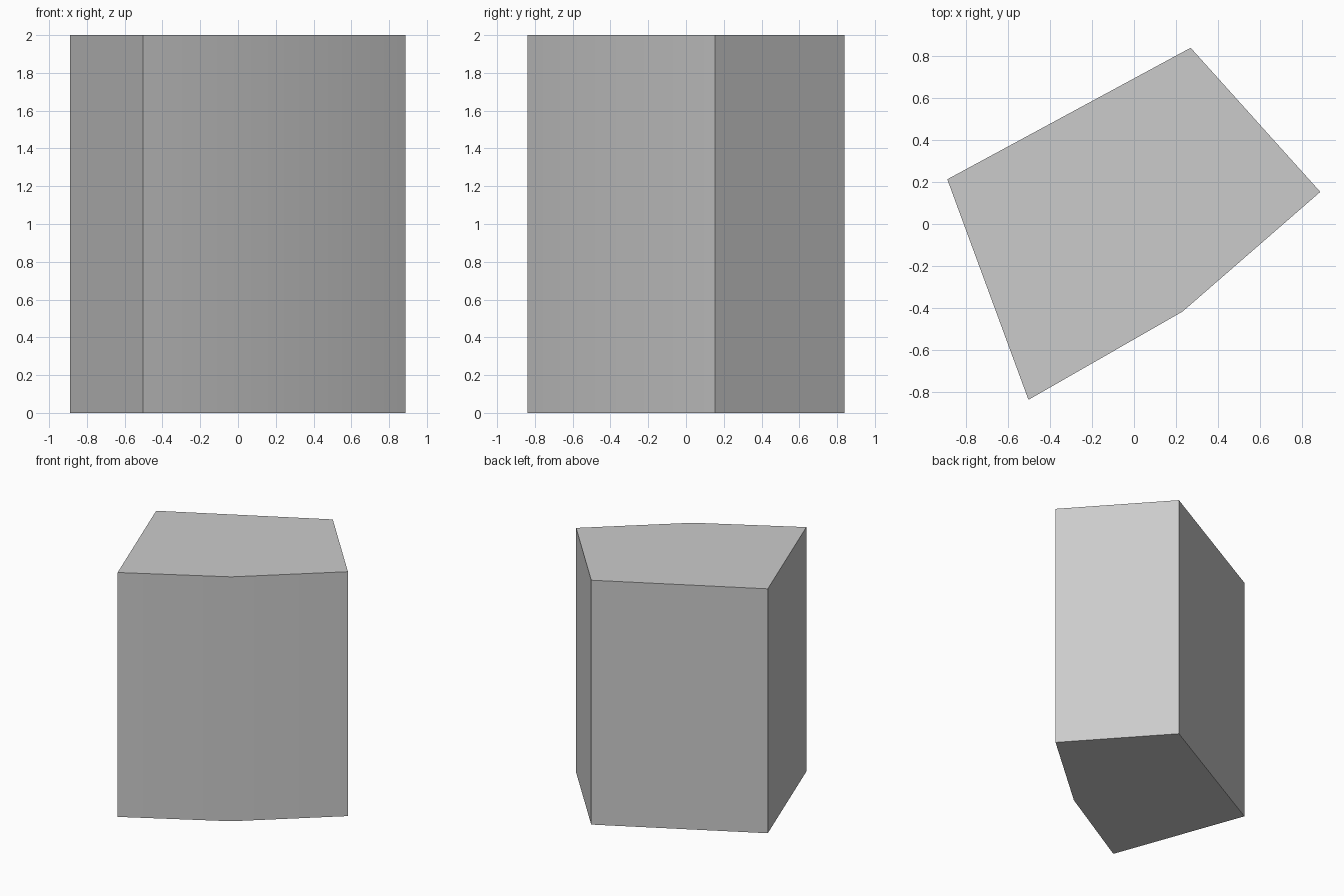
import bpy, bmesh, math

if "Cube" in bpy.data.objects:
    bpy.data.objects.remove(bpy.data.objects["Cube"])

HEIGHT = 2.0
# Five-sided footprint, counter-clockwise
FOOTPRINT = [(-0.89, 0.213), (-0.503, -0.838), (0.232, -0.417), (0.888, 0.153), (0.27, 0.84)]

# Block: extruded footprint
bm = bmesh.new()
base = bm.faces.new([bm.verts.new((x, y, 0)) for x, y in FOOTPRINT])
top = bmesh.ops.extrude_face_region(bm, geom=[base], use_keep_orig=True)
bmesh.ops.translate(bm, vec=(0, 0, HEIGHT),
                    verts=[g for g in top["geom"] if isinstance(g, bmesh.types.BMVert)])
bmesh.ops.recalc_face_normals(bm, faces=bm.faces)

mesh = bpy.data.meshes.new("prism_block")
bm.to_mesh(mesh)
bm.free()
block = bpy.data.objects.new("prism_block", mesh)
bpy.context.collection.objects.link(block)

# Soft shading across the shallow front corner, sharp elsewhere
bpy.context.view_layer.objects.active = block
block.select_set(True)
bpy.ops.object.shade_smooth_by_angle(angle=math.radians(30))
